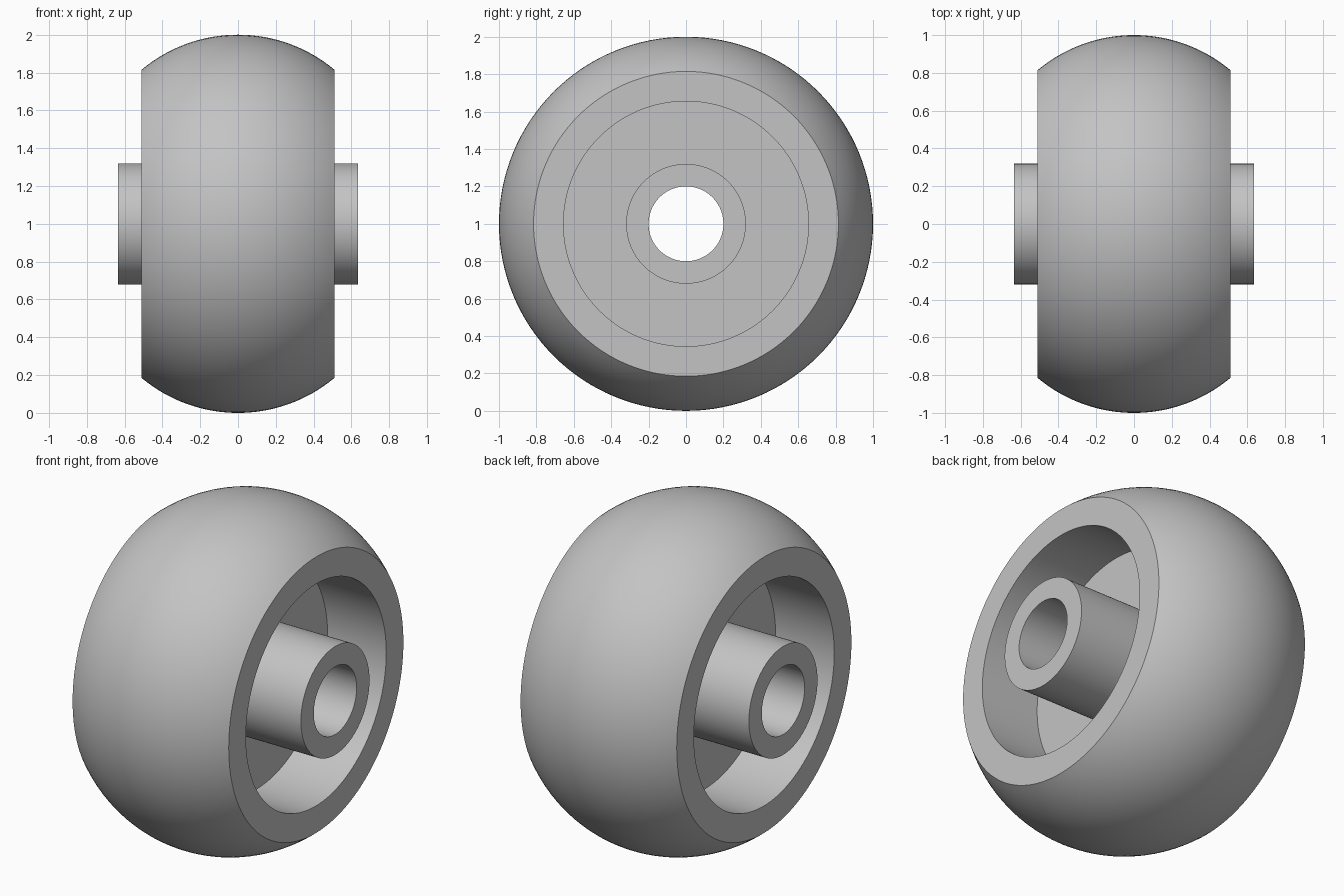
import bpy, bmesh, math
from mathutils import Matrix, Vector

cube = bpy.data.objects.get("Cube")
if cube:
    bpy.data.objects.remove(cube, do_unlink=True)

# Main dimensions (the axle runs along x)
BORE_R, HUB_R, RIM_R, EDGE_R, TREAD_R = 0.20, 0.32, 0.655, 0.815, 1.0
WEB_X, RIM_X, HUB_X = 0.127, 0.51, 0.635
SEGMENTS, ARC_STEPS = 128, 16

grey = bpy.data.materials.new("plain_grey")
grey.use_nodes = True
colour = (0.55, 0.55, 0.55, 1)
grey.diffuse_color = colour
grey.node_tree.nodes["Principled BSDF"].inputs["Base Color"].default_value = colour


def crowned_tread():
    """Arc from the centre of the tread to its outer edge, as (x, radius)."""
    drop = TREAD_R - EDGE_R
    arc_r = (RIM_X ** 2 + drop ** 2) / (2 * drop)
    sweep = math.asin(RIM_X / arc_r)
    angles = [sweep * i / ARC_STEPS for i in range(ARC_STEPS + 1)]
    return [(arc_r * math.sin(a), TREAD_R - arc_r + arc_r * math.cos(a)) for a in angles]


def lathe(name, profile, material):
    """Revolve a closed (x, radius) profile around the axle."""
    bm = bmesh.new()
    rings = []
    for i in range(SEGMENTS):
        turn = Matrix.Rotation(math.tau * i / SEGMENTS, 3, 'X')
        rings.append([bm.verts.new(turn @ Vector((x, 0, r))) for x, r in profile])
    for i, ring in enumerate(rings):
        nxt = rings[(i + 1) % SEGMENTS]
        for j in range(len(profile)):
            k = (j + 1) % len(profile)
            bm.faces.new((ring[j], ring[k], nxt[k], nxt[j]))
    bmesh.ops.recalc_face_normals(bm, faces=bm.faces)
    mesh = bpy.data.meshes.new(name)
    bm.to_mesh(mesh)
    bm.free()
    mesh.materials.append(material)
    obj = bpy.data.objects.new(name, mesh)
    bpy.context.collection.objects.link(obj)
    return obj


# One moulded wheel: tread, rim, recessed web, protruding hub and bore
half = crowned_tread() + [
    (RIM_X, RIM_R), (WEB_X, RIM_R),
    (WEB_X, HUB_R), (HUB_X, HUB_R), (HUB_X, BORE_R),
]
profile = half + [(-x, r) for x, r in reversed(half[1:])]
wheel = lathe("wheel", profile, grey)
wheel.location.z = TREAD_R

bpy.ops.object.select_all(action='DESELECT')
wheel.select_set(True)
bpy.context.view_layer.objects.active = wheel
bpy.ops.object.shade_smooth_by_angle(angle=math.radians(30))
